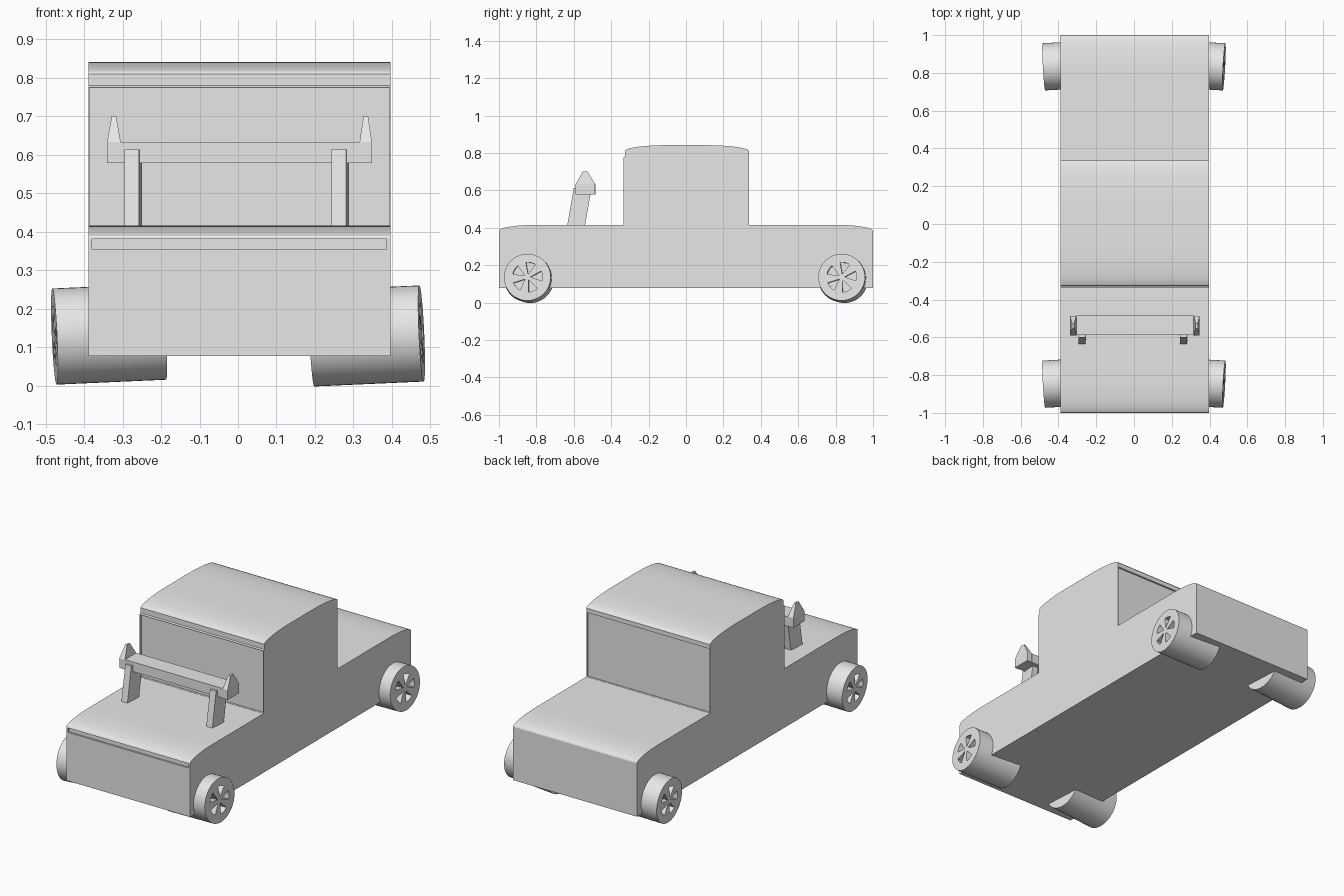
import bpy, bmesh, math
from mathutils import Vector, Matrix

if "Cube" in bpy.data.objects:
    bpy.data.objects.remove(bpy.data.objects["Cube"])

grey = bpy.data.materials.new("plain grey")
grey.diffuse_color = (0.8, 0.8, 0.8, 1)
grey.use_nodes = True
grey.node_tree.nodes["Principled BSDF"].inputs["Base Color"].default_value = grey.diffuse_color


def make(name, bm, smooth=False):
    bmesh.ops.recalc_face_normals(bm, faces=bm.faces)
    me = bpy.data.meshes.new(name)
    bm.to_mesh(me)
    bm.free()
    me.materials.append(grey)
    ob = bpy.data.objects.new(name, me)
    bpy.context.collection.objects.link(ob)
    if smooth:
        select(ob)
        bpy.ops.object.shade_smooth_by_angle(angle=math.radians(30))
    return ob


def select(ob):
    bpy.ops.object.select_all(action='DESELECT')
    ob.select_set(True)
    bpy.context.view_layer.objects.active = ob


def prism(bm, pts, offset):
    """Extrude a flat polygon by an offset vector."""
    face = bm.faces.new([bm.verts.new(p) for p in pts])
    ext = bmesh.ops.extrude_face_region(bm, geom=[face])
    moved = [v for v in ext['geom'] if isinstance(v, bmesh.types.BMVert)]
    bmesh.ops.translate(bm, verts=moved, vec=Vector(offset))


def box(bm, x0, x1, y0, y1, z0, z1):
    prism(bm, [(x0, y0, z0), (x1, y0, z0), (x1, y1, z0), (x0, y1, z0)], (0, 0, z1 - z0))


def cut(ob, bm):
    cutter = make("cutter", bm)
    select(ob)
    mod = ob.modifiers.new("cut", 'BOOLEAN')
    mod.operation = 'DIFFERENCE'
    mod.solver = 'EXACT'
    mod.object = cutter
    bpy.ops.object.modifier_apply(modifier=mod.name)
    bpy.data.objects.remove(cutter)


def crown(y_edge, y_flat, z_edge, z_flat, n=8):
    """Quarter-ellipse from a vertical edge up to a flat top."""
    return [(y_flat + (y_edge - y_flat) * math.cos(a), z_edge + (z_flat - z_edge) * math.sin(a))
            for a in (math.pi / 2 * i / n for i in range(n + 1))]


# Body: one side profile with hood, cab and rear deck
profile = [(-1, 0.077)]
profile += crown(-1, -0.80, 0.383, 0.416)
profile += [(-0.335, 0.416), (-0.335, 0.775), (-0.327, 0.78)]
profile += crown(-0.327, -0.10, 0.81, 0.842)
profile += crown(0.337, 0.10, 0.81, 0.842)[::-1]
profile += [(0.337, 0.416)]
profile += crown(1, 0.80, 0.383, 0.416)[::-1]
profile += [(1, 0.077)]
bm = bmesh.new()
prism(bm, [(-0.389, y, z) for y, z in profile], (0.785, 0, 0))
body = make("body", bm)

# Shallow recesses: grille slot, windscreen, rear window
bm = bmesh.new()
box(bm, -0.379, 0.386, -1.1, -0.99, 0.355, 0.381)
box(bm, -0.386, 0.393, -0.40, -0.324, 0.417, 0.774)
box(bm, -0.386, 0.393, 0.327, 0.40, 0.417, 0.785)
cut(body, bm)
select(body)
bpy.ops.object.shade_smooth_by_angle(angle=math.radians(30))

# Wheels: slightly tilted drums with five wedge-shaped openings
R, LENGTH = 0.125, 0.285


def wheel(name, centre, axis, flip):
    bm = bmesh.new()
    bmesh.ops.create_cone(bm, cap_ends=True, segments=48, radius1=R, radius2=R, depth=LENGTH,
                          matrix=Matrix.Translation((0, 0, -LENGTH / 2)))
    ob = make(name, bm)
    bm = bmesh.new()
    for k in range(5):
        mid = math.radians(5 + 72 * k)
        pts = [(0.016 * math.cos(mid), 0.016 * math.sin(mid), -0.04)]
        for d in (-19, -10, 0, 10, 19):
            a = mid + math.radians(d)
            pts.append((0.08 * math.cos(a), 0.08 * math.sin(a), -0.04))
        prism(bm, pts, (0, 0, 0.08))
    cut(ob, bm)
    # local z follows the outward axle, local y points up
    z = Vector(axis).normalized()
    x = Vector((0, 0, 1)).cross(z).normalized()
    y = z.cross(x)
    m = Matrix((x, y, z)).transposed().to_4x4()
    ob.data.transform(Matrix.Translation(centre) @ m)
    select(ob)
    bpy.ops.object.shade_smooth_by_angle(angle=math.radians(30))


for end, y in (("front", -0.848), ("rear", 0.832)):
    wheel(end + "_right_wheel", (0.477, y, 0.136), (1, -0.055, 0.045), False)
    wheel(end + "_left_wheel", (-0.477, y, 0.128), (-1, -0.055, -0.045), True)

# Rack bar on the hood
bm = bmesh.new()
box(bm, -0.306, 0.317, -0.587, -0.485, 0.579, 0.634)
make("rack_bar", bm)

# Pointed end caps of the rack
for side, x0, x1 in (("left", -0.34, -0.305), ("right", 0.316, 0.348)):
    bm = bmesh.new()
    rings = []
    xm = (x0 + x1) / 2
    for xa, xb, ya, yb, z in ((x0, x1, -0.59, -0.486, 0.579), (x0, x1, -0.59, -0.486, 0.634),
                              (xm - 0.006, xm + 0.006, -0.552, -0.526, 0.701)):
        rings.append([bm.verts.new(p) for p in ((xa, ya, z), (xb, ya, z), (xb, yb, z), (xa, yb, z))])
    for a, b in zip(rings, rings[1:]):
        for i in range(4):
            j = (i + 1) % 4
            bm.faces.new((a[i], a[j], b[j], b[i]))
    bm.faces.new(rings[0])
    bm.faces.new(rings[-1])
    make(side + "_rack_tip", bm)

# Leaning posts holding the rack
for side, x in (("left", -0.295), ("right", 0.243)):
    bm = bmesh.new()
    base = [(x, -0.637, 0.40), (x + 0.038, -0.637, 0.40), (x + 0.045, -0.542, 0.40), (x + 0.007, -0.542, 0.40)]
    prism(bm, base, (0, 0.037, 0.214))
    make(side + "_rack_post", bm)
